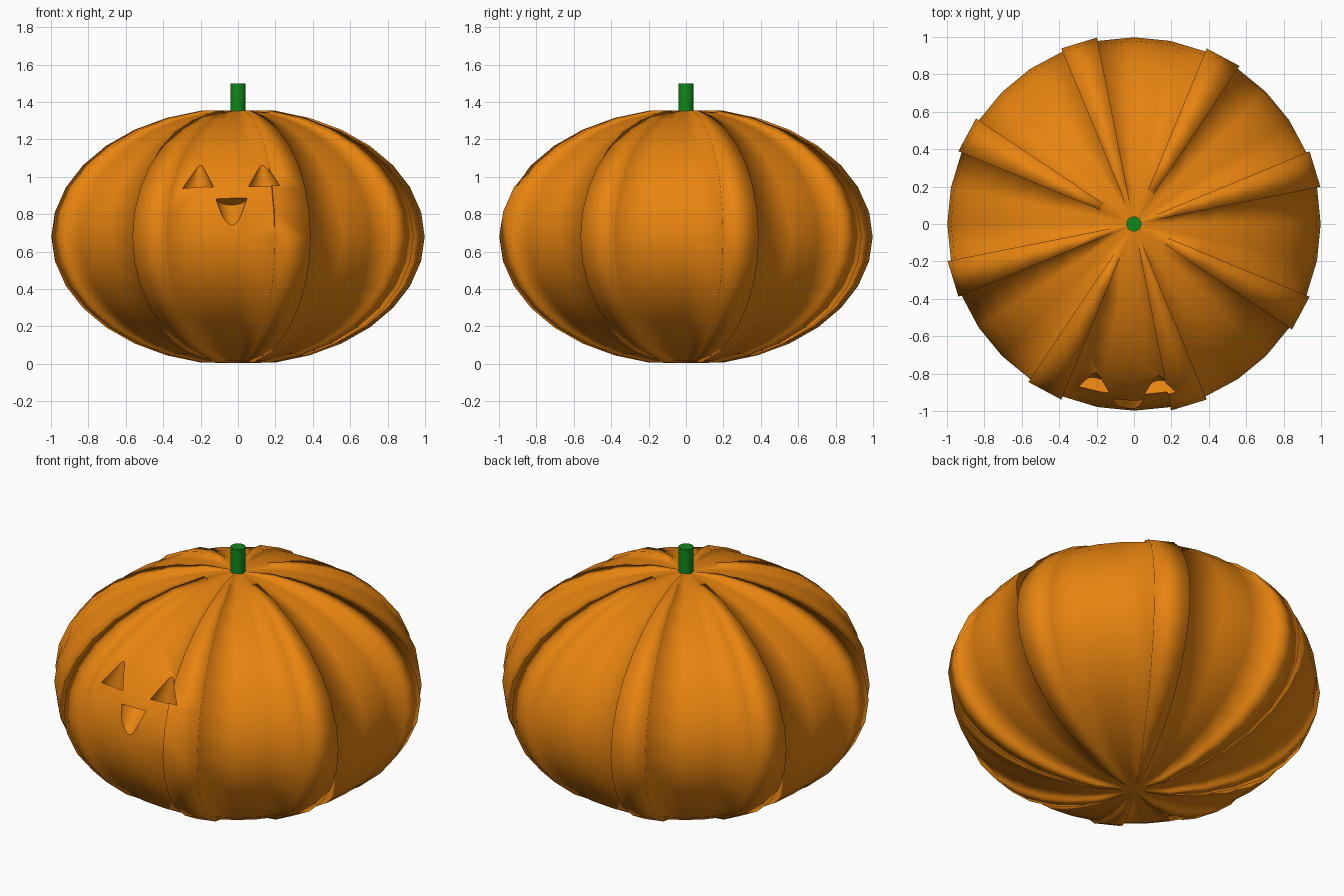
import bpy, bmesh
from math import pi, radians, atan2, floor
from mathutils import Matrix, Vector

SEGMENTS, RINGS = 32, 16
RADIUS, HALF_HEIGHT, MID_Z = 0.998, 0.675, 0.68
RIDGE = 1.018

cube = bpy.data.objects.get("Cube")
if cube:
    bpy.data.objects.remove(cube, do_unlink=True)


def make_material(name, color):
    mat = bpy.data.materials.new(name)
    mat.use_nodes = True
    mat.diffuse_color = color
    mat.node_tree.nodes["Principled BSDF"].inputs["Base Color"].default_value = color
    return mat


def make_object(name, bm, mat):
    mesh = bpy.data.meshes.new(name)
    bm.to_mesh(mesh)
    bm.free()
    mesh.materials.append(mat)
    obj = bpy.data.objects.new(name, mesh)
    bpy.context.collection.objects.link(obj)
    return obj


def activate(obj):
    bpy.ops.object.select_all(action='DESELECT')
    obj.select_set(True)
    bpy.context.view_layer.objects.active = obj


orange = make_material("pumpkin orange", (0.8, 0.23, 0.005, 1))
green = make_material("stem green", (0.005, 0.25, 0.01, 1))

# Body: flattened sphere with eight raised ribs, every second one short of the top
bm = bmesh.new()
bmesh.ops.create_uvsphere(bm, u_segments=SEGMENTS, v_segments=RINGS, radius=1)


def is_rib(face):
    c = face.calc_center_median()
    sector = floor(atan2(c.y, c.x) / (2 * pi / SEGMENTS)) % SEGMENTS
    return sector % 4 == 1 and not (sector % 8 == 5 and c.z > 0.98)


ribs = [f for f in bm.faces if is_rib(f)]
raised = bmesh.ops.extrude_face_region(bm, geom=ribs)["geom"]
bmesh.ops.delete(bm, geom=[f for f in ribs if f.is_valid], context='FACES_ONLY')
for v in raised:
    if isinstance(v, bmesh.types.BMVert) and abs(v.co.z) < 0.999:
        v.co *= RIDGE
bmesh.ops.remove_doubles(bm, verts=bm.verts, dist=0.0001)
bmesh.ops.transform(bm, verts=bm.verts, matrix=Matrix.Translation((0, 0, MID_Z))
                    @ Matrix.Diagonal((RADIUS, RADIUS, HALF_HEIGHT, 1)))
bmesh.ops.recalc_face_normals(bm, faces=bm.faces)
for f in bm.faces:
    f.smooth = True
body = make_object("pumpkin_body", bm, orange)


# Face: leaning cones cut out of the front, the mouth cone upside down
def carve(name, center, height, lean, turn, flip):
    bm = bmesh.new()
    bmesh.ops.create_cone(bm, cap_ends=True, segments=32, radius1=0.085,
                          radius2=0, depth=height)
    place = (Matrix.Translation(center) @ Matrix.Rotation(radians(turn), 4, 'Z')
             @ Matrix.Rotation(radians(-lean), 4, 'X')
             @ Matrix.Rotation(pi if flip else 0, 4, 'X')
             @ Matrix.Translation((0, 0, height / 2)))
    bmesh.ops.transform(bm, verts=bm.verts, matrix=place)
    for f in bm.faces:
        f.smooth = len(f.verts) < 5
    cutter = make_object(name, bm, orange)
    cutter.hide_render = True
    mod = body.modifiers.new(name, 'BOOLEAN')
    mod.operation = 'DIFFERENCE'
    mod.solver = 'EXACT'
    mod.object = cutter
    activate(body)
    bpy.ops.object.modifier_apply(modifier=mod.name)
    bpy.data.objects.remove(cutter, do_unlink=True)


carve("right_eye_cutter", (-0.215, -0.89, 0.945), 0.17, 36, -8, False)
carve("left_eye_cutter", (0.14, -0.905, 0.95), 0.17, 36, 6, False)
carve("mouth_cutter", (-0.035, -0.95, 0.89), 0.28, 29, 0, True)

# Keep the rims of the carved face crisp
bm = bmesh.new()
bm.from_mesh(body.data)
for e in bm.edges:
    c = (e.verts[0].co + e.verts[1].co) / 2
    if c.y < -0.7 and -0.31 < c.x < 0.24 and 0.72 < c.z < 1.1:
        if len(e.link_faces) == 2 and e.calc_face_angle(0) > radians(25):
            e.smooth = False
bm.to_mesh(body.data)
bm.free()

# Stem
bm = bmesh.new()
bmesh.ops.create_cone(bm, cap_ends=True, segments=32, radius1=0.04, radius2=0.04,
                      depth=0.2, matrix=Matrix.Translation((0, 0, 1.4)))
stem = make_object("stem", bm, green)
activate(stem)
bpy.ops.object.shade_smooth_by_angle()
